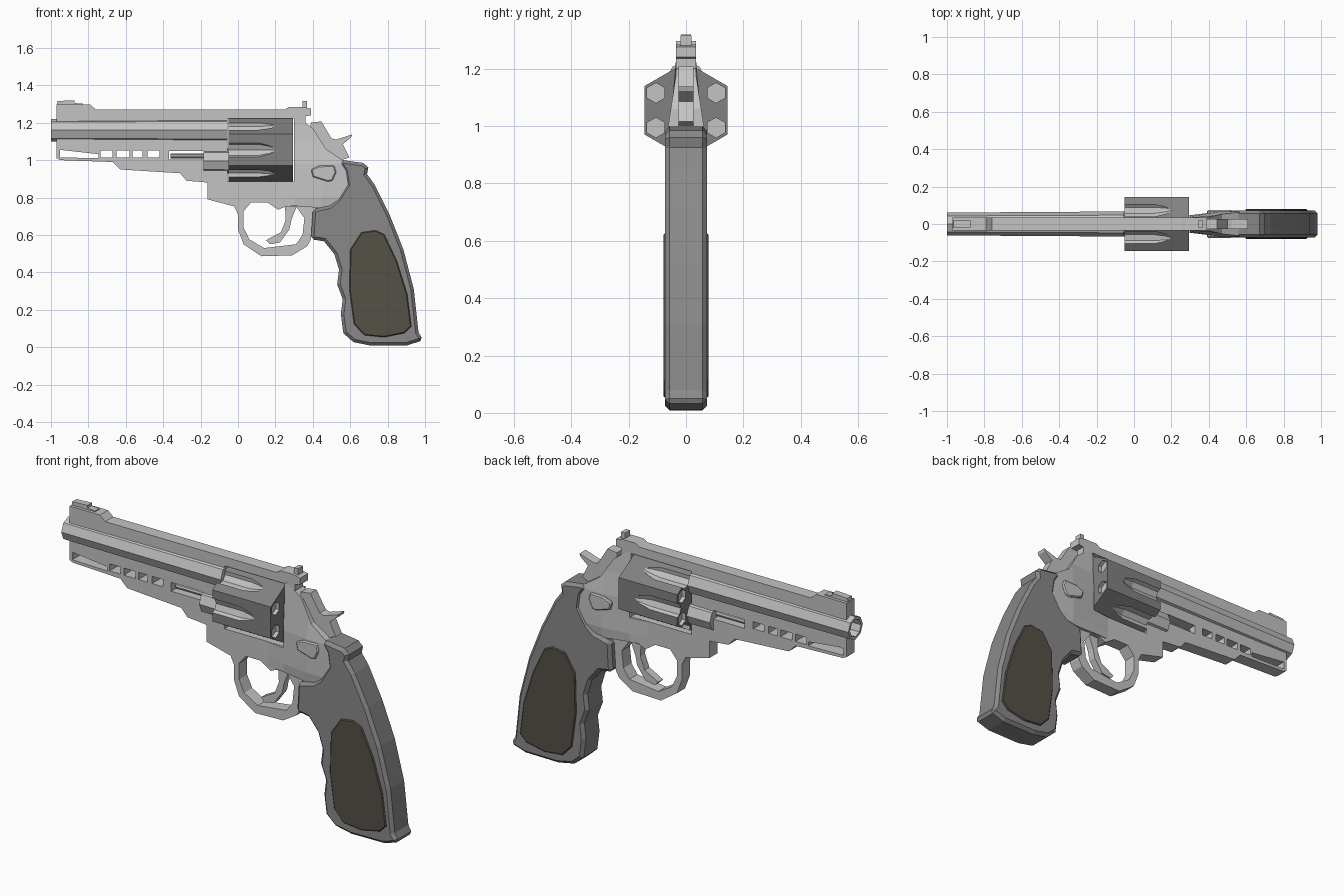
import bpy, bmesh
from math import sin, cos, pi, radians
from mathutils import Vector

cube = bpy.data.objects.get("Cube")
if cube:
    bpy.data.objects.remove(cube)


def material(name, r, g, b):
    m = bpy.data.materials.new(name)
    m.use_nodes = True
    m.diffuse_color = (r, g, b, 1)
    m.node_tree.nodes["Principled BSDF"].inputs["Base Color"].default_value = (r, g, b, 1)
    return m


LIGHT = material("light steel", .55, .55, .55)
DARK = material("dark steel", .22, .22, .22)
RUBBER = material("grey grip", .25, .25, .25)
BROWN = material("brown panel", .09, .082, .064)


def slab(bm, pts, half):
    """Side outline in x, z extruded symmetrically across y."""
    a = [bm.verts.new((x, -half, z)) for x, z in pts]
    b = [bm.verts.new((x, half, z)) for x, z in pts]
    bm.faces.new(a)
    bm.faces.new(b[::-1])
    for i in range(len(a)):
        j = (i + 1) % len(a)
        bm.faces.new((a[j], a[i], b[i], b[j]))


def box(x0, x1, z0, z1):
    return [(x0, z0), (x1, z0), (x1, z1), (x0, z1)]


def turned(bm, profile, sides, cy, cz, start=0, index=0):
    """Faceted turned shape along x from (x, radius) pairs."""
    rings = []
    for x, r in profile:
        angles = [start + 2 * pi * i / sides for i in range(sides)]
        rings.append([bm.verts.new((x, cy + r * cos(t), cz + r * sin(t))) for t in angles])
    faces = [bm.faces.new(rings[0]), bm.faces.new(rings[-1][::-1])]
    for p, q in zip(rings, rings[1:]):
        for i in range(sides):
            j = (i + 1) % sides
            faces.append(bm.faces.new((p[i], q[i], q[j], p[j])))
    for f in faces:
        f.material_index = index


def make(name, bm, *mats):
    bmesh.ops.recalc_face_normals(bm, faces=bm.faces)
    mesh = bpy.data.meshes.new(name)
    bm.to_mesh(mesh)
    bm.free()
    for m in mats:
        mesh.materials.append(m)
    ob = bpy.data.objects.new(name, mesh)
    bpy.context.collection.objects.link(ob)
    return ob


def make_slab(name, pts, half, mat, bevel=0):
    bm = bmesh.new()
    slab(bm, pts, half)
    ob = make(name, bm, mat)
    if bevel:
        mod = ob.modifiers.new("chamfer", "BEVEL")
        mod.width, mod.segments = bevel, 1
        mod.limit_method, mod.angle_limit = "ANGLE", radians(70)
    return ob


def cut(ob, cutter):
    mod = ob.modifiers.new("cut", "BOOLEAN")
    mod.operation, mod.solver, mod.object = "DIFFERENCE", "EXACT", cutter
    bpy.context.view_layer.update()
    deps = bpy.context.evaluated_depsgraph_get()
    mesh = bpy.data.meshes.new_from_object(ob.evaluated_get(deps))
    ob.modifiers.clear()
    ob.data = mesh
    bpy.data.objects.remove(cutter)


# Frame: rib, underlug, cylinder surround and trigger guard
frame = make_slab("frame", [
    (-.97, 1.297), (-.79, 1.297), (-.76, 1.27), (.25, 1.27), (.275, 1.285),
    (.345, 1.285), (.39, 1.276), (.39, 1.24), (.36, 1.235), (.36, 1.2),
    (.47, 1.05), (.55, .98), (.56, .85), (.5, .76), (.41, .737), (.39, .577),
    (.37, .54), (.29, .491), (.125, .486), (.03, .55), (0, .63), (0, .71),
    (-.02, .753), (-.163, .79), (-.163, .88), (-.275, .89), (-.31, .93),
    (-.63, .95), (-.67, .99), (-.95, 1), (-.97, 1.01)], .034, LIGHT)

holes = bmesh.new()
slab(holes, [(-.953, 1.015), (-.745, 1.01), (-.745, 1.032), (-.953, 1.055)], .2)
for x0, x1 in ((-.734, -.67), (-.65, -.58), (-.563, -.51), (-.483, -.42)):
    slab(holes, box(x0, x1, 1.014, 1.052), .2)
slab(holes, box(-.37, -.185, 1.003, 1.05), .2)
slab(holes, box(-.055, .3, .887, 1.223), .2)
slab(holes, [(.03, .726), (.07, .774), (.157, .774), (.216, .735), (.25, .75),
             (.31, .753), (.355, .69), (.345, .6), (.31, .55), (.14, .53),
             (.06, .577), (.03, .64)], .2)
turned(holes, [(-1.1, .052), (-.8, .052)], 8, 0, 1.16)
cut(frame, make("frame_holes", holes, LIGHT))

# Rear frame, swelling out toward the grip
bm = bmesh.new()
slab(bm, [(.2, .76), (.2, .886), (.3, .886), (.3, 1.235), (.36, 1.2), (.4, 1.17),
          (.47, 1.06), (.56, 1), (.6, .95), (.6, .85), (.5, .74), (.3, .755)], .034)
for axis, values in ((0, (.3, .45)), (2, (.8, .98, 1.1))):
    for v in values:
        co, no = Vector(), Vector()
        co[axis], no[axis] = v, 1
        bmesh.ops.bisect_plane(bm, geom=bm.verts[:] + bm.edges[:] + bm.faces[:],
                               plane_co=co, plane_no=no)


def clamp(v):
    return min(1, max(0, v))


for v in bm.verts:
    swell = clamp((v.co.x - .2) / .25) * clamp((1.18 - v.co.z) / .2) * clamp((v.co.z - .6) / .2)
    v.co.y = (.0345 + .031 * swell) * (1 if v.co.y > 0 else -1)
make("rear_frame", bm, LIGHT)

# Sights, hammer, trigger and latch
make_slab("front_sight", [(-.97, 1.29), (-.83, 1.29), (-.83, 1.302), (-.875, 1.305),
                          (-.875, 1.32), (-.965, 1.316)], .018, LIGHT)
make_slab("rear_sight", box(.345, .368, 1.27, 1.315), .02, LIGHT)
make_slab("hammer", [(.37, 1.08), (.39, 1.2), (.445, 1.207), (.5, 1.116), (.525, 1.11),
                     (.61, 1.137), (.605, 1.122), (.56, 1.085), (.595, 1.015),
                     (.5, .98)], .026, LIGHT)
make_slab("trigger", [(.25, .78), (.255, .68), (.23, .615), (.15, .572), (.17, .55),
                      (.225, .56), (.275, .63), (.285, .68), (.325, .78)], .02, LIGHT)
make_slab("thumb_latch", [(.39, .95), (.435, .97), (.515, .972), (.525, .935),
                          (.505, .89), (.48, .885), (.4, .91)], .074, LIGHT, .006)

# Barrel with open bore, ejector rod and crane
bm = bmesh.new()
turned(bm, [(-.8, .046), (-1, .046), (-1, .061), (-.055, .067)], 8, 0, 1.16)
make("barrel", bm, LIGHT)
bm = bmesh.new()
turned(bm, [(-.36, .013), (-.18, .013)], 8, 0, 1.022)
make("ejector_rod", bm, LIGHT)
bm = bmesh.new()
turned(bm, [(-.185, .064), (-.05, .066)], 8, 0, .995)
make("crane", bm, LIGHT)

# Six-sided cylinder with flutes on the flats and chambers at the corners
AXIS = 1.055
bm = bmesh.new()
turned(bm, [(-.05, .168), (.295, .168)], 6, 0, AXIS, pi / 6)
cylinder = make("cylinder", bm, DARK, LIGHT)
cutter = bmesh.new()
for i in range(6):
    t = i * pi / 3
    turned(cutter, [(-.1, .042), (.11, .042), (.17, .026), (.21, .004)], 8,
           .156 * cos(t), AXIS + .156 * sin(t), t, 1)
    t += pi / 6
    for x0, x1 in ((-.1, -.03), (.275, .35)):
        turned(cutter, [(x0, .035), (x1, .035)], 6,
               .121 * cos(t), AXIS + .121 * sin(t), pi / 2, 1)
cut(cylinder, make("cylinder_cutter", cutter, DARK, LIGHT))

# Grip with raised side panels
make_slab("grip", [
    (.56, 1), (.67, .985), (.697, .96), (.69, .925), (.73, .87), (.81, .71),
    (.884, .523), (.94, .31), (.965, .08), (.99, .037), (.905, .01), (.71, .008),
    (.617, .027), (.563, .075), (.55, .176), (.56, .256), (.53, .336), (.54, .416),
    (.515, .497), (.46, .566), (.39, .577), (.4, .737), (.49, .758), (.53, .79),
    (.58, .87), (.57, .94), (.54, .985)], .073, RUBBER, .016)
make_slab("grip_panels", [
    (.66, .614), (.735, .625), (.782, .603), (.85, .46), (.905, .283), (.927, .112),
    (.89, .075), (.78, .053), (.675, .064), (.62, .123), (.595, .31), (.6, .523)],
    .079, BROWN, .005)
